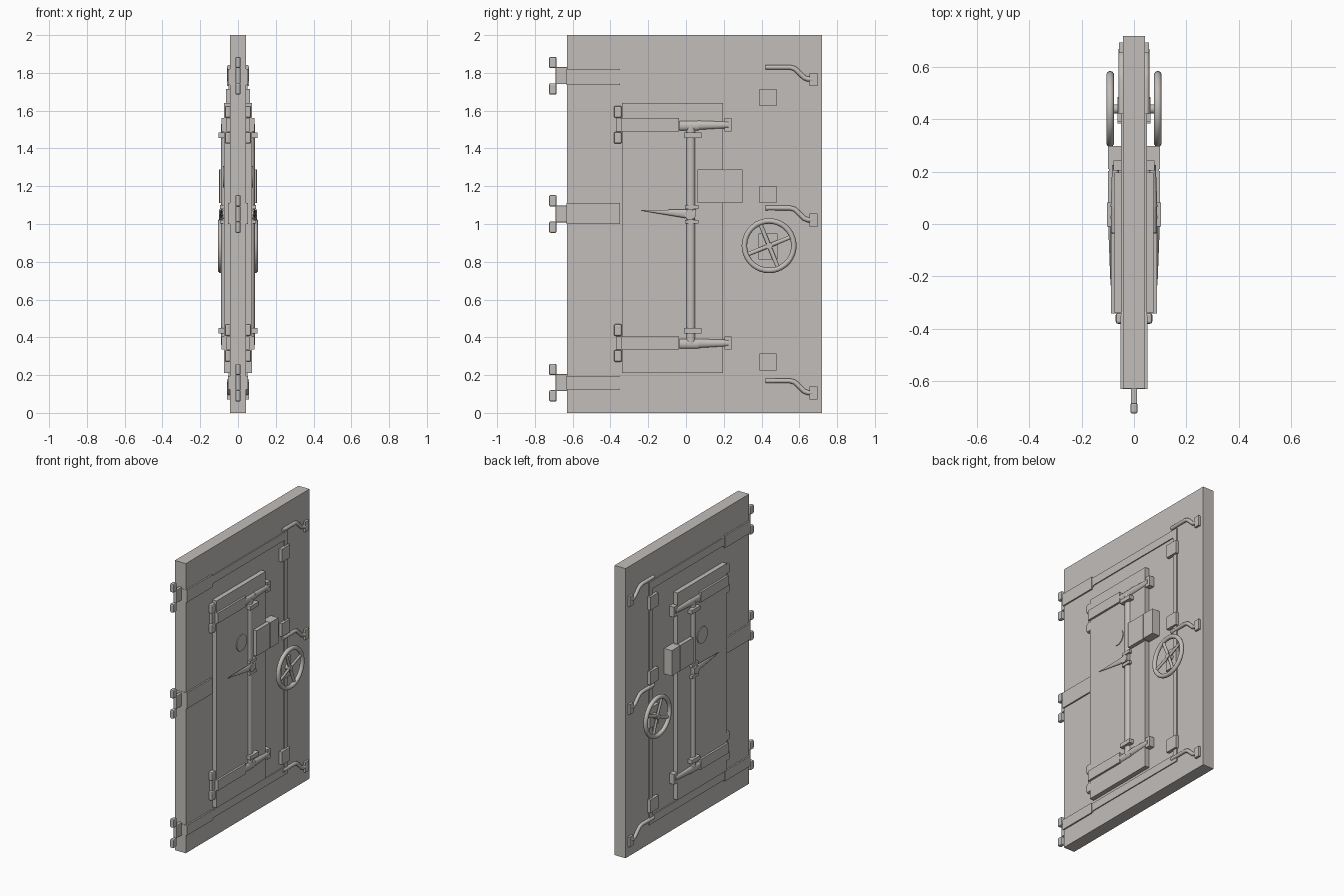
import bpy, bmesh, math
from mathutils import Vector, Matrix

cube = bpy.data.objects.get("Cube")
if cube:
    bpy.data.objects.remove(cube)

steel = bpy.data.materials.new("warm_grey_steel")
steel.use_nodes = True
COLOUR = (0.54, 0.515, 0.49, 1)
steel.diffuse_color = COLOUR
steel.node_tree.nodes["Principled BSDF"].inputs["Base Color"].default_value = COLOUR


def finish(name, bm, mirror=True, bevel=0.0, smooth=False):
    bmesh.ops.recalc_face_normals(bm, faces=bm.faces)
    mesh = bpy.data.meshes.new(name)
    bm.to_mesh(mesh)
    bm.free()
    ob = bpy.data.objects.new(name, mesh)
    bpy.context.collection.objects.link(ob)
    mesh.materials.append(steel)
    if bevel:
        mod = ob.modifiers.new("soft_edges", 'BEVEL')
        mod.width, mod.segments = bevel, 2
    if mirror:
        ob.modifiers.new("both_faces", 'MIRROR')
    if smooth:
        bpy.ops.object.select_all(action='DESELECT')
        ob.select_set(True)
        bpy.context.view_layer.objects.active = ob
        bpy.ops.object.shade_smooth_by_angle(angle=math.radians(40))
    return ob


def box(name, x, y, z, mirror=True, bevel=0.0):
    bm = bmesh.new()
    bmesh.ops.create_cube(bm, size=1)
    for v in bm.verts:
        v.co = [(r[0] + r[1]) / 2 + c * (r[1] - r[0]) for r, c in zip((x, y, z), v.co)]
    return finish(name, bm, mirror, bevel)


def prism(name, x, outline):
    """Extrude a y-z outline along x."""
    bm = bmesh.new()
    face = bm.faces.new([bm.verts.new((x[0], y, z)) for y, z in outline])
    ext = bmesh.ops.extrude_face_region(bm, geom=[face])
    verts = [g for g in ext["geom"] if isinstance(g, bmesh.types.BMVert)]
    bmesh.ops.translate(bm, verts=verts, vec=(x[1] - x[0], 0, 0))
    return finish(name, bm)


def rod(name, a, b, r1, r2=None, sides=14, flat=1.0):
    """Cylinder or cone from a to b; flat squashes it along x."""
    a, b = Vector(a), Vector(b)
    d = b - a
    bm = bmesh.new()
    bmesh.ops.create_cone(bm, cap_ends=True, segments=sides, radius1=r1,
                          radius2=r1 if r2 is None else r2, depth=d.length)
    bm.transform(Matrix.Translation((a + b) / 2) @ Matrix.Diagonal((flat, 1, 1, 1))
                 @ d.to_track_quat('Z', 'Y').to_matrix().to_4x4())
    return finish(name, bm, smooth=True)


def tube(name, points, radius):
    """Bent round bar through a list of points."""
    bm = bmesh.new()
    n, rings = 12, []
    pts = [Vector(p) for p in points]
    for i, p in enumerate(pts):
        t = (pts[min(i + 1, len(pts) - 1)] - pts[max(i - 1, 0)]).normalized()
        side = t.cross(Vector((1, 0, 0)))
        rings.append([bm.verts.new(p + radius * (math.cos(k * math.tau / n) * side
                      + math.sin(k * math.tau / n) * Vector((1, 0, 0)))) for k in range(n)])
    for lo, hi in zip(rings, rings[1:]):
        for k in range(n):
            bm.faces.new((lo[k], lo[(k + 1) % n], hi[(k + 1) % n], hi[k]))
    bm.faces.new(rings[0])
    bm.faces.new(rings[-1])
    return finish(name, bm, smooth=True)


# Main slab
box("door_slab", (-.042, .042), (-.63, .72), (0, 2), mirror=False)

# Outer hinges: wrapping straps with forked knuckles on the front edge
for label, lo, hi, mid in (("top", 1.735, 1.82, 1.785), ("middle", 1.0, 1.11, 1.053),
                           ("bottom", .125, .195, .16)):
    box(label + "_hinge_strap", (-.052, .052), (-.632, -.35), (lo, hi), mirror=False)
    box(label + "_hinge_leaf", (-.012, .012), (-.69, -.62), (mid - .045, mid + .045),
        mirror=False, bevel=.005)
    for end, s in (("upper", 1), ("lower", -1)):
        zs = sorted((mid + s * .04, mid + s * .1))
        box(f"{label}_{end}_hinge_knuckle", (-.014, .014), (-.725, -.685), zs,
            mirror=False, bevel=.008)

# Raised bars running from the straps, tapered at the strap end
for label, lo, hi, strap_lo, strap_hi in (("top", 1.755, 1.81, 1.735, 1.82),
                                          ("bottom", .135, .19, .125, .195)):
    prism(label + "_cross_bar", (.03, .049),
          [(-.36, strap_lo), (-.335, lo), (.47, lo), (.47, hi), (-.335, hi), (-.36, strap_hi)])
box("upright_bar", (.03, .049), (.435, .47), (.14, 1.81))

# Keeper plates on the upright bar
for i, z in enumerate((.225, 1.11, 1.625)):
    box(f"keeper_plate_{i + 1}", (.03, .063), (.39, .48), (z, z + .09))

# Cranked latch handles at the rear edge
for i, z in enumerate((.17, 1.085, 1.83)):
    path = [(.42, 0), (.55, 0), (.575, -.007), (.6, -.03), (.625, -.055), (.645, -.063), (.67, -.063)]
    tube(f"latch_handle_{i + 1}", [(.046, y, z + dz) for y, dz in path], .013)
    box(f"latch_handle_block_{i + 1}", (.03, .057), (.655, .695), (z - .1, z - .03))

# Inner hatch panel
box("hatch_panel", (.03, .074), (-.34, .197), (.21, 1.64))

# Hatch hinges, straps and latch arms
for label, z in (("top", 1.525), ("bottom", .37)):
    box(label + "_hatch_strap", (.05, .088), (-.342, -.037), (z - .035, z + .035))
    box(label + "_hatch_hinge_leaf", (.04, .062), (-.37, -.33), (z - .035, z + .035))
    for end, s in (("upper", 1), ("lower", -1)):
        zs = sorted((z + s * .037, z + s * .1))
        box(f"{label}_{end}_hatch_knuckle", (.04, .07), (-.382, -.34), zs, bevel=.009)
    rod(label + "_latch_arm", (.071, -.035, z - .005), (.071, .065, z - .005), .026, .026, flat=.65)
    rod(label + "_latch_arm_tip", (.071, .065, z - .002), (.071, .225, z), .025, .017, flat=.75)
    box(label + "_latch_block", (.03, .078), (.205, .242), (z - .035, z + .035))

# Vertical locking rod with its brackets
rod("locking_rod", (.065, .026, .36), (.065, .026, 1.52), .025)
for label, z in (("top", 1.47), ("bottom", .435)):
    box(label + "_rod_bracket", (.06, .104), (-.01, .082), (z - .014, z + .014))
for label, z in (("upper", 1.09), ("lower", 1.012)):
    box(label + "_rod_collar", (.06, .094), (-.004, .066), (z - .01, z + .01))

# Lever on the rod, tapering to a point
rod("lever_hub", (.07, .02, 1.05), (.1, .02, 1.05), .028)
rod("hatch_lever", (.089, .05, 1.05), (.089, -.235, 1.072), .027, .002, flat=.45)

# Round peephole cover
rod("peephole_cover", (.06, -.07, 1.25), (.079, -.07, 1.25), .056, sides=24)

# Lock box, built in two parts along its seam
box("lock_box", (.03, .099), (.062, .203), (1.112, 1.288))
box("lock_box_end", (.03, .1), (.21, .298), (1.112, 1.288))
box("lock_box_seam", (.03, .095), (.2, .213), (1.114, 1.286))

# Handwheel
WY, WZ, WX = .44, .885, .091
box("handwheel_base", (.03, .064), (.385, .485), (.812, .95))
rod("handwheel_shaft", (.05, WY, WZ), (.1, WY, WZ), .018)
bm = bmesh.new()
R, T, N, M = .131, .0145, 36, 10
grid = [[bm.verts.new((WX + T * math.sin(b), WY + (R + T * math.cos(b)) * math.cos(a),
                       WZ + (R + T * math.cos(b)) * math.sin(a)))
         for b in (j * math.tau / M for j in range(M))]
        for a in (i * math.tau / N for i in range(N))]
for i in range(N):
    for j in range(M):
        k, l = (i + 1) % N, (j + 1) % M
        bm.faces.new((grid[i][j], grid[k][j], grid[k][l], grid[i][l]))
finish("handwheel_rim", bm, smooth=True)
for i, deg in enumerate((22, 112, 202, 292)):
    a = math.radians(deg)
    rod(f"handwheel_spoke_{i + 1}", (.087, WY, WZ),
        (WX, WY + R * math.cos(a), WZ + R * math.sin(a)), .011, sides=10, flat=.8)
